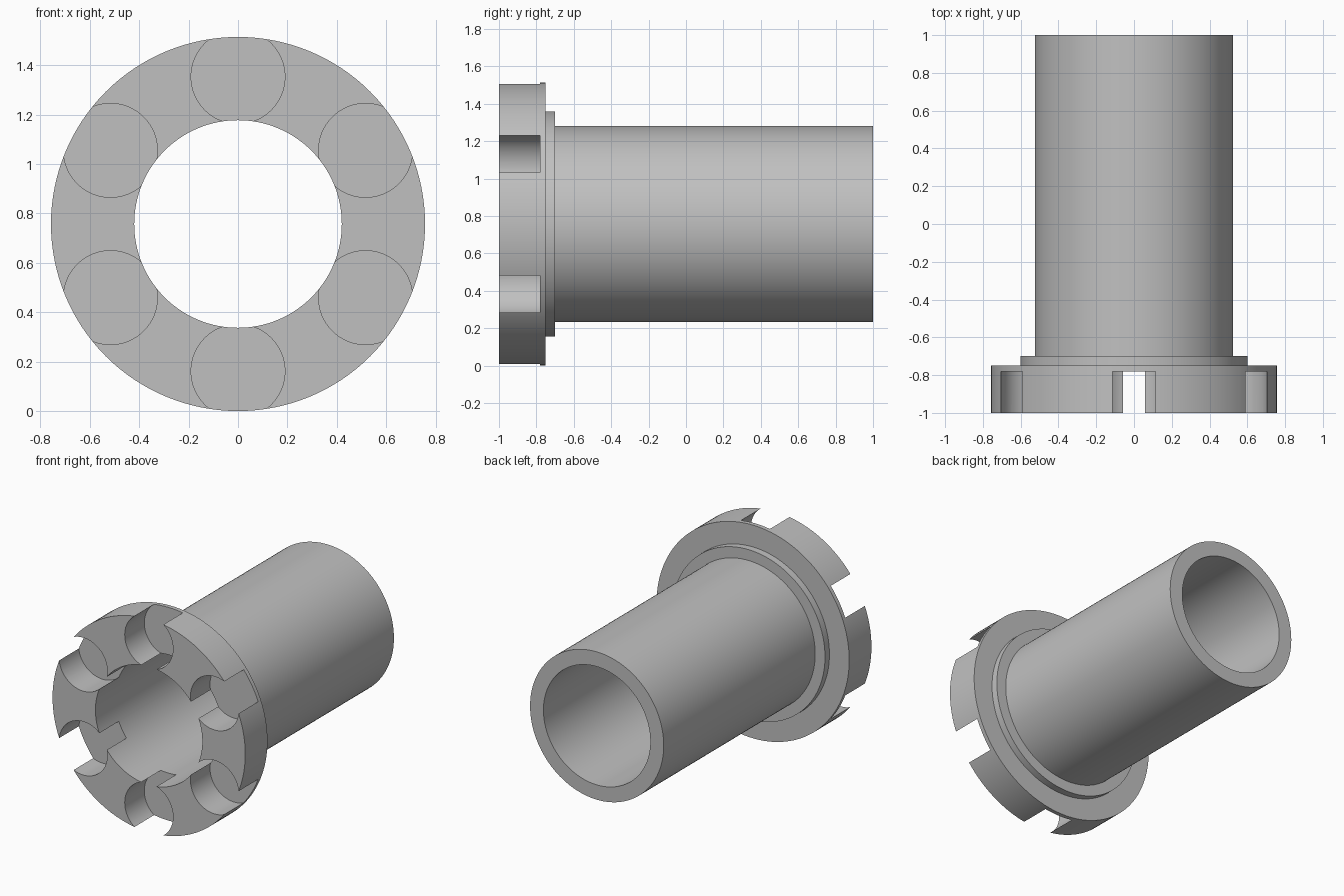
import bpy
import bmesh
from math import cos, sin, pi, radians
from mathutils import Matrix, Vector

cube = bpy.data.objects.get("Cube")
if cube:
    bpy.data.objects.remove(cube, do_unlink=True)

FLANGE_R, COLLAR_R, TUBE_R, BORE_R = 0.757, 0.602, 0.525, 0.42
FRONT, FLANGE_BACK, COLLAR_BACK, BACK = -1.0, -0.75, -0.70, 1.0
POCKET_R, POCKET_DIST, POCKET_FLOOR = 0.19, 0.596, -0.78
SEGMENTS = 128
CENTRE = Vector((0, 0, FLANGE_R))

# Plain grey metal
steel = bpy.data.materials.new("grey steel")
steel.use_nodes = True
grey = (0.53, 0.53, 0.53, 1)
steel.diffuse_color = grey
steel.node_tree.nodes["Principled BSDF"].inputs["Base Color"].default_value = grey


def add_object(name, bm):
    bmesh.ops.recalc_face_normals(bm, faces=bm.faces)
    mesh = bpy.data.meshes.new(name)
    bm.to_mesh(mesh)
    bm.free()
    mesh.materials.append(steel)
    obj = bpy.data.objects.new(name, mesh)
    bpy.context.collection.objects.link(obj)
    return obj


def lathe(name, profile):
    """Turn a closed (radius, y) profile around the y axis."""
    bm = bmesh.new()
    rings = []
    for i in range(SEGMENTS):
        a = 2 * pi * i / SEGMENTS
        rings.append([bm.verts.new(CENTRE + Vector((r * cos(a), y, r * sin(a))))
                      for r, y in profile])
    n = len(profile)
    for i, ring in enumerate(rings):
        following = rings[(i + 1) % SEGMENTS]
        for j in range(n):
            k = (j + 1) % n
            bm.faces.new((ring[j], ring[k], following[k], following[j]))
    return add_object(name, bm)


# Flange, collar and hollow tube turned as one piece
body = lathe("flanged_sleeve", [
    (BORE_R, FRONT), (FLANGE_R, FRONT), (FLANGE_R, FLANGE_BACK),
    (COLLAR_R, FLANGE_BACK), (COLLAR_R, COLLAR_BACK),
    (TUBE_R, COLLAR_BACK), (TUBE_R, BACK), (BORE_R, BACK)])

# Six round pockets milled into the flange face
bm = bmesh.new()
start = FRONT - 0.1
depth = POCKET_FLOOR - start
for i in range(6):
    a = radians(30 + 60 * i)
    spot = CENTRE + Vector((POCKET_DIST * cos(a), start + depth / 2, POCKET_DIST * sin(a)))
    bmesh.ops.create_cone(
        bm, cap_ends=True, segments=64, radius1=POCKET_R, radius2=POCKET_R, depth=depth,
        matrix=Matrix.Translation(spot) @ Matrix.Rotation(pi / 2, 4, "X"))
cutter = add_object("pocket_cutter", bm)
cutter.hide_render = True

cut = body.modifiers.new("pockets", "BOOLEAN")
cut.operation = "DIFFERENCE"
cut.solver = "EXACT"
cut.object = cutter

bpy.ops.object.select_all(action="DESELECT")
body.select_set(True)
bpy.context.view_layer.objects.active = body
bpy.ops.object.modifier_apply(modifier=cut.name)
bpy.data.objects.remove(cutter, do_unlink=True)
bpy.ops.object.shade_smooth_by_angle(angle=radians(30))
